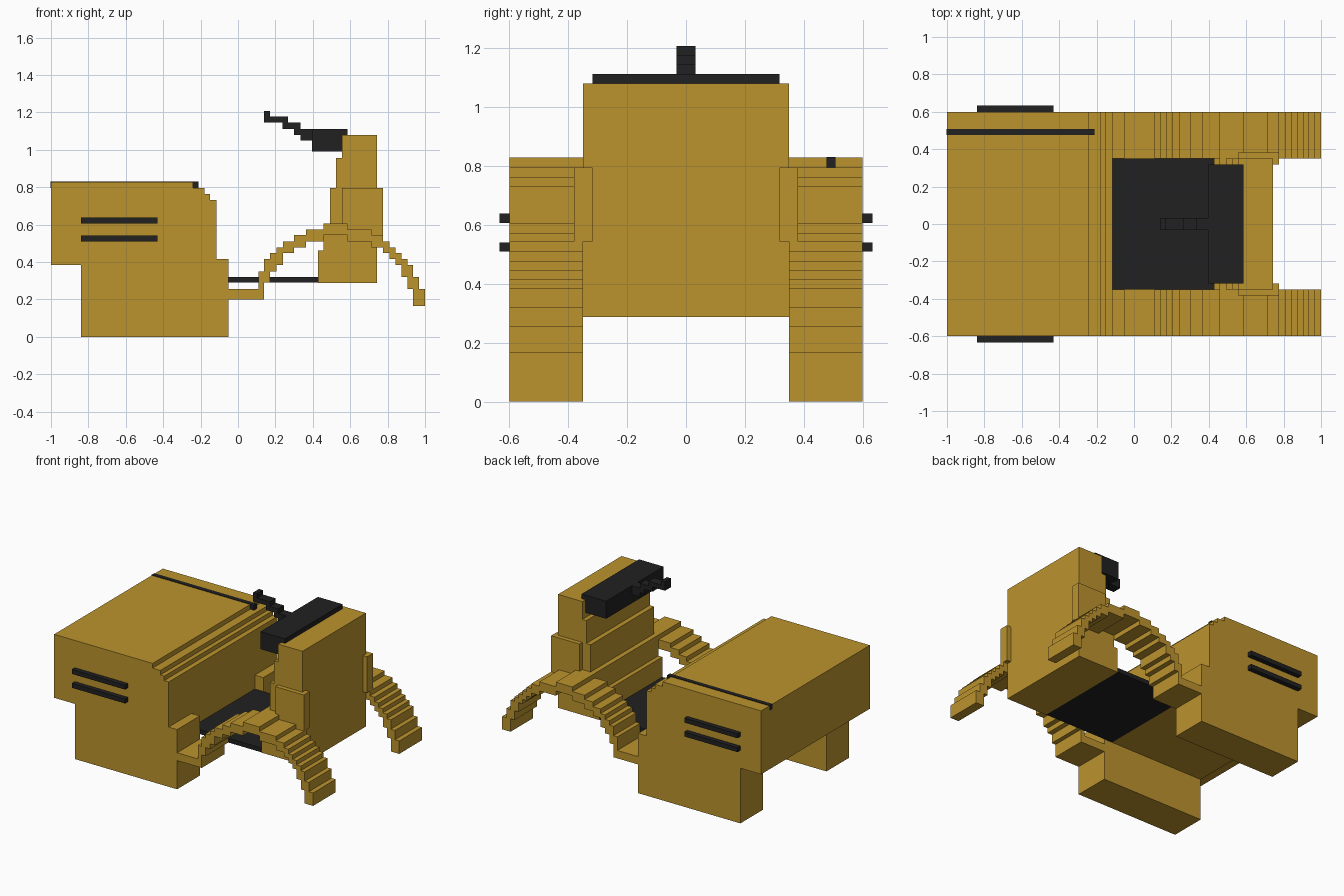
import bpy, bmesh


def material(name, rgb):
    m = bpy.data.materials.new(name)
    m.diffuse_color = (*rgb, 1)
    return m


GOLD = material("golden yellow", (0.50, 0.295, 0.027))
BLACK = material("soft black", (0.015, 0.015, 0.015))


def extrude(name, profile, y0, y1, mat, mirror=False):
    """Extrude an x/z outline from y0 to y1, optionally mirrored to -y."""
    bm = bmesh.new()
    for s in ((1, -1) if mirror else (1,)):
        face = bm.faces.new([bm.verts.new((x, s * y0, z)) for x, z in profile])
        new = bmesh.ops.extrude_face_region(bm, geom=[face])["geom"]
        verts = [g for g in new if isinstance(g, bmesh.types.BMVert)]
        bmesh.ops.translate(bm, verts=verts, vec=(0, s * (y1 - y0), 0))
    bmesh.ops.recalc_face_normals(bm, faces=bm.faces)
    me = bpy.data.meshes.new(name)
    bm.to_mesh(me)
    bm.free()
    me.materials.append(mat)
    ob = bpy.data.objects.new(name, me)
    bpy.context.collection.objects.link(ob)
    return ob


def rect(x0, x1, z0, z1):
    return [(x0, z0), (x1, z0), (x1, z1), (x0, z1)]


def stair(cols):
    """Outline of side-by-side columns given as (x0, x1, z0, z1)."""
    low = [p for x0, x1, z0, _ in cols for p in ((x0, z0), (x1, z0))]
    top = [p for x0, x1, _, z1 in reversed(cols) for p in ((x1, z1), (x0, z1))]
    pts = []
    for p in low + top:
        if not pts or p != pts[-1]:
            pts.append(p)
    return pts


# Rear cargo body with stepped front edge
extrude("cargo_body", stair([
    (-1, -0.24, 0.385, 0.828), (-0.24, -0.18, 0.385, 0.795),
    (-0.18, -0.15, 0.385, 0.763), (-0.15, -0.115, 0.385, 0.732)]), -0.6, 0.6, GOLD)
extrude("under_body", rect(-0.84, -0.115, 0.29, 0.385), -0.35, 0.35, GOLD)

# Rear wheel housings
extrude("wheel_housings", stair([
    (-0.84, -0.115, 0, 0.385), (-0.115, -0.05, 0, 0.417)]), 0.35, 0.6, GOLD, True)

# Black trim: roof strip and side vents
extrude("roof_strip", rect(-1.002, -0.21, 0.795, 0.831), 0.477, 0.508, BLACK)
for i, z in enumerate((0.51, 0.607)):
    extrude(f"side_vents_{i + 1}", rect(-0.84, -0.43, z, z + 0.031),
            0.59, 0.633, BLACK, True)

# Floor board
extrude("floor_board", rect(-0.115, 0.43, 0.29, 0.32), -0.35, 0.35, BLACK)

# Front shield, stepped on the rider side
extrude("front_shield", stair([
    (0.428, 0.458, 0.288, 0.46), (0.458, 0.492, 0.288, 0.605),
    (0.492, 0.525, 0.288, 0.795), (0.525, 0.555, 0.288, 0.955),
    (0.555, 0.743, 0.288, 1.08)]), -0.35, 0.35, GOLD)
extrude("shield_side_tabs", rect(0.555, 0.775, 0.543, 0.795), 0.317, 0.381, GOLD, True)

# Arched stepped fenders
extrude("arched_fenders", stair([
    (-0.05, 0.11, 0.2, 0.255), (0.11, 0.14, 0.2, 0.35), (0.14, 0.17, 0.29, 0.415),
    (0.17, 0.205, 0.35, 0.447), (0.205, 0.24, 0.385, 0.478), (0.24, 0.3, 0.447, 0.51),
    (0.3, 0.363, 0.478, 0.543), (0.363, 0.458, 0.51, 0.573), (0.458, 0.585, 0.543, 0.605),
    (0.585, 0.713, 0.51, 0.573), (0.713, 0.775, 0.478, 0.543), (0.775, 0.81, 0.447, 0.51),
    (0.81, 0.842, 0.415, 0.478), (0.842, 0.873, 0.385, 0.447), (0.873, 0.905, 0.32, 0.417),
    (0.905, 0.935, 0.255, 0.385), (0.935, 0.967, 0.165, 0.32), (0.967, 1, 0.165, 0.255)]),
    0.35, 0.6, GOLD, True)

# Dashboard and stepped steering handle
extrude("dashboard", stair([
    (0.395, 0.555, 0.99, 1.112), (0.555, 0.585, 1.08, 1.112)]), -0.317, 0.317, BLACK)
extrude("steering_handle", stair([
    (0.14, 0.17, 1.145, 1.208), (0.17, 0.237, 1.145, 1.177), (0.237, 0.268, 1.112, 1.177),
    (0.268, 0.3, 1.112, 1.145), (0.3, 0.333, 1.08, 1.145), (0.333, 0.395, 1.05, 1.112)]),
    -0.032, 0.032, BLACK)
